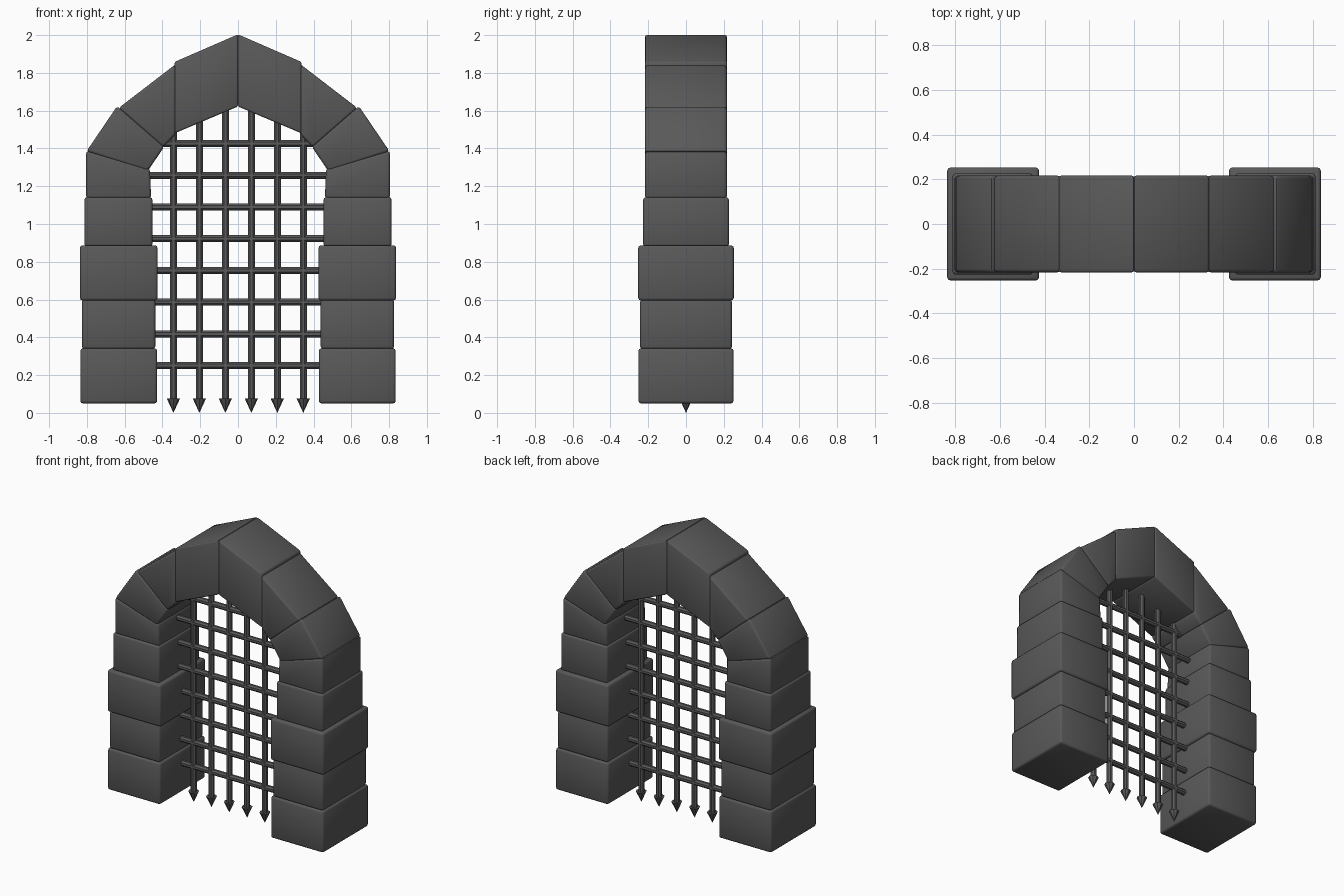
import bpy, bmesh
from mathutils import Matrix
from math import pi, radians

if "Cube" in bpy.data.objects:
    bpy.data.objects.remove(bpy.data.objects["Cube"])

dark = bpy.data.materials.new("dark_grey")
dark.diffuse_color = (0.1, 0.1, 0.1, 1)
dark.use_nodes = True
dark.node_tree.nodes["Principled BSDF"].inputs["Base Color"].default_value = dark.diffuse_color


def finish(name, bm, bevel=0.0):
    bmesh.ops.recalc_face_normals(bm, faces=bm.faces)
    if bevel:
        bmesh.ops.bevel(bm, geom=bm.edges[:], offset=bevel, segments=2,
                        profile=0.5, affect='EDGES')
    me = bpy.data.meshes.new(name)
    bm.to_mesh(me)
    bm.free()
    me.materials.append(dark)
    ob = bpy.data.objects.new(name, me)
    bpy.context.collection.objects.link(ob)
    if bevel:
        bpy.context.view_layer.objects.active = ob
        ob.select_set(True)
        bpy.ops.object.shade_smooth_by_angle(angle=radians(50))
        ob.select_set(False)
    return ob


def stone(name, outline, half_depth, bevel=0.014):
    """Extrude an x-z outline through y, on both sides of the gate."""
    for side, s in (("right", 1), ("left", -1)):
        bm = bmesh.new()
        face = bm.faces.new([bm.verts.new((s * x, -half_depth, z)) for x, z in outline])
        ext = bmesh.ops.extrude_face_region(bm, geom=[face])
        for v in ext["geom"]:
            if isinstance(v, bmesh.types.BMVert):
                v.co.y = half_depth
        finish(f"{name}_{side}", bm, bevel)


# pillar blocks: inner x, outer x, bottom z, top z, half depth
pillar = [(0.428, 0.835, 0.05, 0.342, 0.252),
          (0.438, 0.826, 0.338, 0.602, 0.243),
          (0.426, 0.837, 0.595, 0.887, 0.253),
          (0.453, 0.813, 0.88, 1.142, 0.227)]
for i, (x0, x1, z0, z1, d) in enumerate(pillar):
    stone(f"pillar_block_{i + 1}", [(x0, z0), (x1, z0), (x1, z1), (x0, z1)], d)

# sloped springer block and arch stones
D = 0.217
stone("springer_block", [(0.46, 1.135), (0.804, 1.135), (0.804, 1.387), (0.466, 1.292)], D)
stone("arch_stone_low", [(0.478, 1.28), (0.802, 1.385), (0.64, 1.624), (0.39, 1.41)], D)
stone("arch_stone_mid", [(0.396, 1.406), (0.632, 1.614), (0.33, 1.846), (0.33, 1.475)], D)
stone("crown_stone", [(0.336, 1.48), (0.336, 1.858), (0.0, 2.004), (0.0, 1.622)], D, 0.01)


def rod(name, a, b, r1, r2=None, axis='Z', at=0.0, sides=8):
    """Rod from a to b along Z (at x=at) or along X (at z=at)."""
    bm = bmesh.new()
    m = Matrix.Translation((at, 0, (a + b) / 2))
    if axis == 'X':
        m = Matrix.Translation(((a + b) / 2, 0, at)) @ Matrix.Rotation(pi / 2, 4, 'Y')
    m = m @ Matrix.Rotation(pi / sides if r2 is None else 0, 4, 'Z')
    bmesh.ops.create_cone(bm, cap_ends=True, segments=sides, radius1=r1,
                          radius2=r1 if r2 is None else r2, depth=b - a, matrix=m)
    bmesh.ops.remove_doubles(bm, verts=bm.verts, dist=1e-5)
    finish(name, bm)


# portcullis uprights with spear points
for i, top in enumerate((1.53, 1.59, 1.63, 1.63, 1.59, 1.53)):
    x = -0.342 + i * 0.1375
    rod(f"upright_bar_{i + 1}", 0.07, top, 0.02, at=x)
    rod(f"spike_{i + 1}", 0.0, 0.076, 0.0, 0.035, at=x)

# portcullis crossbars
for i in range(8):
    z = 0.25 + i * 0.168
    w = 0.43 if i == 7 else 0.475
    rod(f"crossbar_{i + 1}", -w, w, 0.02, axis='X', at=z)
